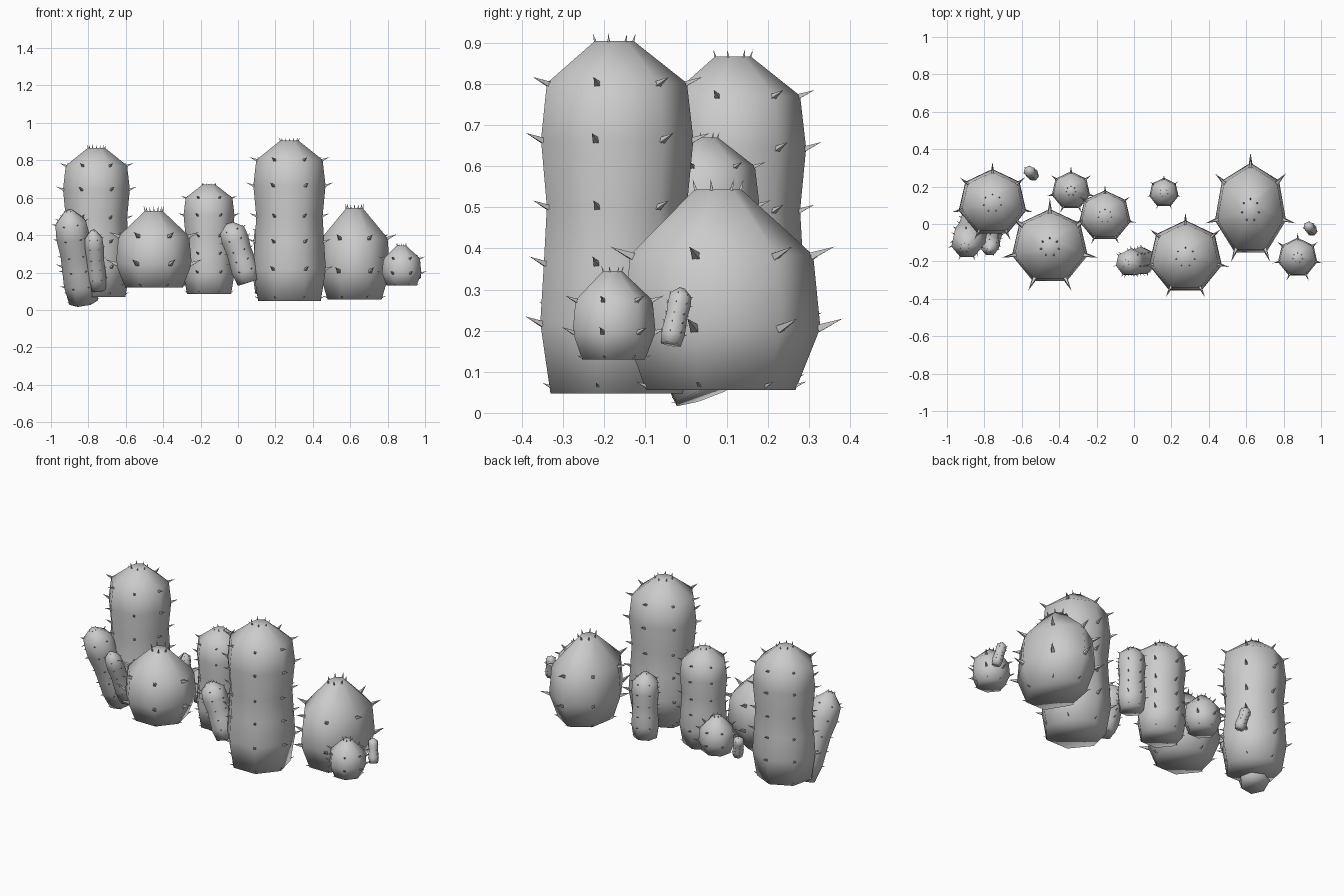
import bpy, bmesh, math
from mathutils import Vector

if "Cube" in bpy.data.objects:
    bpy.data.objects.remove(bpy.data.objects["Cube"])

SIDES = 7
# (height fraction, radius fraction) from base to crown
COLUMN = [(0, .86), (.2, 1), (.37, .95), (.53, .91), (.72, .99), (.88, .91), (1, .25)]
BARREL = [(0, .76), (.31, 1), (.67, .93), (1, .23)]


def add_spike(bm, pos, direction, length, width):
    """Small four-sided thorn."""
    d = direction.normalized()
    side = d.orthogonal().normalized()
    other = d.cross(side)
    root = pos - d * length * .12
    base = [bm.verts.new(root + (side * math.cos(a) + other * math.sin(a)) * width)
            for a in (0, math.pi / 2, math.pi, 3 * math.pi / 2)]
    tip = bm.verts.new(pos + d * length)
    for i in range(4):
        bm.faces.new((base[i], base[(i + 1) % 4], tip))
    bm.faces.new(base[::-1])


def cactus(name, profile, base, top, rx, ry, thorn):
    """Seven-sided body lofted from base to top, with a thorn on every corner."""
    base, top = Vector(base), Vector(top)
    axis = top - base
    height = axis.length
    turn = Vector((0, 0, 1)).rotation_difference(axis)
    bm = bmesh.new()
    rings = []
    for t, r in profile:
        ring = []
        for i in range(SIDES):
            a = math.pi / 2 + i * math.tau / SIDES
            ring.append(bm.verts.new((rx * r * math.cos(a), ry * r * math.sin(a), t * height)))
        rings.append(ring)
    for lo, hi in zip(rings, rings[1:]):
        for i in range(SIDES):
            j = (i + 1) % SIDES
            bm.faces.new((lo[i], lo[j], hi[j], hi[i])).smooth = True
    bm.faces.new(rings[0][::-1]).smooth = True
    bm.faces.new(rings[-1]).smooth = True

    # Thorns
    for k, ring in enumerate(rings):
        r = profile[k][1]
        size = rx * thorn * (.25 + .75 * r) * (.6 if k == 0 else 1)
        for v in ring:
            out = Vector((v.co.x, v.co.y, 0)).normalized()
            crown = k == len(rings) - 1
            direction = out * .3 + Vector((0, 0, 1)) if crown else out + Vector((0, 0, .4))
            pos = v.co.copy()
            if k == 0:
                pos.z += height * .02
            add_spike(bm, pos, direction, size, size * .22)

    mesh = bpy.data.meshes.new(name)
    bm.to_mesh(mesh)
    bm.free()
    obj = bpy.data.objects.new(name, mesh)
    obj.location = base
    obj.rotation_mode = 'QUATERNION'
    obj.rotation_quaternion = turn
    bpy.context.collection.objects.link(obj)


# Upright columns: name, x, y, bottom, top, x radius, y radius
for name, x, y, z0, z1, rx, ry in [
        ("tall_column_left", -.757, .112, .07, .867, .185, .182),
        ("tall_column_right", .275, -.177, .047, .905, .2, .197),
        ("medium_column", -.155, .043, .085, .67, .141, .137),
        ("small_column_back", .16, .167, .085, .475, .08, .08)]:
    cactus(name, COLUMN, (x, y, z0), (x, y, z1), rx, ry, .22)

# Round barrels
for name, x, y, z0, z1, rx, ry in [
        ("barrel_left", -.45, -.123, .12, .53, .208, .203),
        ("barrel_right", .623, .075, .056, .545, .195, .252),
        ("small_barrel_back", -.337, .178, .13, .347, .105, .103),
        ("small_barrel_right", .875, -.18, .13, .345, .108, .106)]:
    cactus(name, BARREL, (x, y, z0), (x, y, z1), rx, ry, .3)

# Leaning arms: base point, top point, radius
for name, base, top, r in [
        ("arm_left_large", (-.825, .045, .045), (-.905, -.125, .53), .093),
        ("arm_left_small", (-.75, -.02, .11), (-.775, -.14, .425), .052),
        ("arm_centre", (.06, -.195, .15), (-.045, -.21, .465), .076),
        ("tiny_arm_right", (.955, -.038, .167), (.93, -.01, .303), .03),
        ("tiny_arm_back", (-.535, .258, .185), (-.565, .287, .315), .032)]:
    cactus(name, COLUMN, base, top, r, r, .22)
